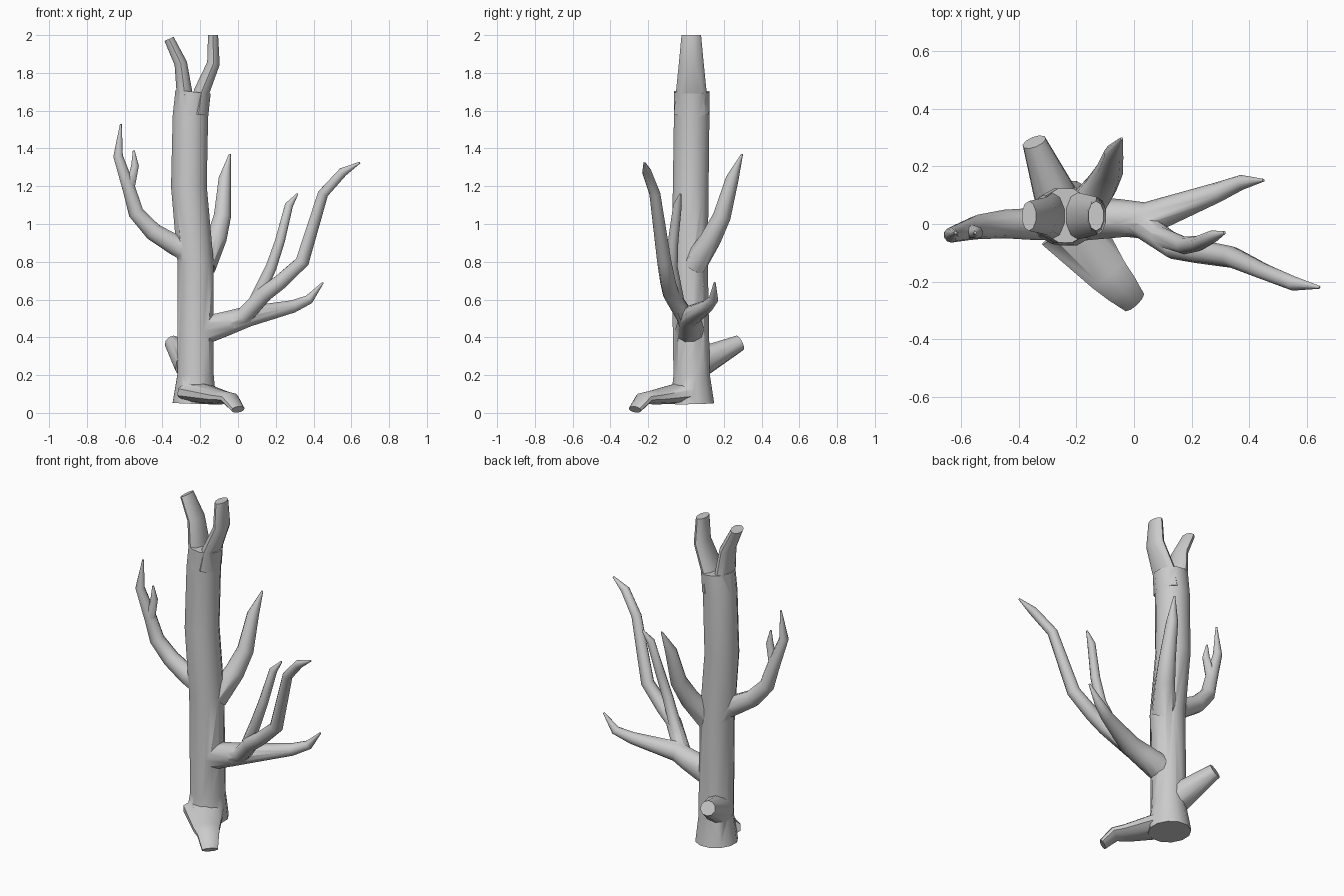
import bpy, bmesh, math
from mathutils import Vector

if "Cube" in bpy.data.objects:
    bpy.data.objects.remove(bpy.data.objects["Cube"])


def limb(name, r0, r1, pts, ref=(0, 1, 0), ratio=1, pointed=True, flare=1, sides=10):
    """Closed tube along a path, tapering evenly from r0 to r1, with an optional pointed tip."""
    bm = bmesh.new()
    ref = Vector(ref)
    path = [Vector(p) for p in pts]
    last = len(path) - 1
    steps = [0] + [(b - a).length for a, b in zip(path, path[1:])]
    rings = []
    for i, c in enumerate(path):
        t = (path[min(i + 1, last)] - path[max(i - 1, 0)]).normalized()
        u = ref.cross(t).normalized()
        v = t.cross(u)
        r = r0 + (r1 - r0) * sum(steps[:i + 1]) / sum(steps)
        if i == 0:
            r *= flare
        if pointed and i == last:
            r = 0.005
        ring = []
        for k in range(sides):
            a = math.tau * (k + 0.5) / sides
            co = c + u * (r * math.cos(a)) + v * (r * ratio * math.sin(a))
            co.z = max(co.z, 0)
            ring.append(bm.verts.new(co))
        rings.append(ring)
    for r, s in zip(rings, rings[1:]):
        for k in range(sides):
            n = (k + 1) % sides
            bm.faces.new((r[k], r[n], s[n], s[k]))
    bm.faces.new(rings[0][::-1])
    bm.faces.new(rings[-1])
    bmesh.ops.recalc_face_normals(bm, faces=bm.faces)
    me = bpy.data.meshes.new(name)
    bm.to_mesh(me)
    bm.free()
    ob = bpy.data.objects.new(name, me)
    bpy.context.collection.objects.link(ob)
    return ob


UP = (0, 0, 1)

# Main trunk, flared at the foot
trunk = limb("tree_trunk", .1, .097,
             [(-.23, .033, .05), (-.225, .03, .2), (-.225, .02, .8), (-.26, .025, 1.2),
              (-.252, .03, 1.57), (-.238, .03, 1.7)], pointed=False, flare=1.2, sides=12)
limbs = []

# Forked top: two flattened prongs
for name, xs, top in (("fork_left", (-.27, -.284, -.303, -.365), 1.98),
                      ("fork_right", (-.21, -.193, -.13, -.132), 2.0)):
    path = [(x, .028, z) for x, z in zip(xs, (1.58, 1.7, 1.85, top))]
    limbs.append(limb(name, .05, .028, path, ratio=1.85, pointed=False))

# Left branch and its twig
limbs.append(limb("branch_left", .062, .018,
                  [(-.24, .01, .84), (-.34, 0, .893), (-.45, 0, .96), (-.54, -.01, 1.06),
                   (-.575, -.02, 1.18), (-.635, -.038, 1.36), (-.62, -.03, 1.53)]))
limbs.append(limb("twig_left", .026, .018,
                  [(-.572, -.025, 1.19), (-.545, -.03, 1.31), (-.552, -.03, 1.39)]))

# Rear branch
limbs.append(limb("branch_back", .068, .025,
                  [(-.18, .04, .78), (-.115, .13, .92), (-.083, .19, 1.04),
                   (-.07, .245, 1.24), (-.043, .297, 1.37)]))

# Right branch: low arm, then two rising arms
limbs.append(limb("branch_right_low", .08, .016,
                  [(-.2, .02, .43), (-.04, .02, .48), (.05, .02, .51),
                   (.29, .11, .563), (.375, .145, .6), (.45, .152, .69)]))
limbs.append(limb("branch_right_high", .05, .023,
                  [(-.06, .01, .465), (.03, -.005, .51), (.14, -.08, .63), (.22, -.095, .69),
                   (.34, -.115, .8), (.45, -.165, 1.16), (.555, -.207, 1.275),
                   (.645, -.22, 1.325)]))
limbs.append(limb("branch_right_middle", .036, .021,
                  [(.08, -.04, .57), (.175, -.075, .77), (.222, -.068, .91),
                   (.27, -.045, 1.1), (.315, -.03, 1.16)]))

# Cut stub at the back
limbs.append(limb("stub_back", .088, .043, [(-.25, .04, .25), (-.347, .285, .37)],
                  ref=UP, pointed=False))

# Root reaching to the front right
limbs.append(limb("root", .12, .046,
                  [(-.23, 0, .11), (-.09, -.175, .082), (-.045, -.222, .078), (0, -.27, .018)],
                  ref=UP, ratio=.5, pointed=False))

# Fuse all limbs into one continuous surface
bpy.context.view_layer.objects.active = trunk
trunk.select_set(True)
for ob in limbs:
    mod = trunk.modifiers.new("fuse_" + ob.name, 'BOOLEAN')
    mod.operation = 'UNION'
    mod.solver = 'EXACT'
    mod.object = ob
    bpy.ops.object.modifier_apply(modifier=mod.name)
    bpy.data.objects.remove(ob, do_unlink=True)
bpy.ops.object.select_all(action='DESELECT')
trunk.select_set(True)
bpy.ops.object.shade_smooth_by_angle(angle=math.radians(50))
